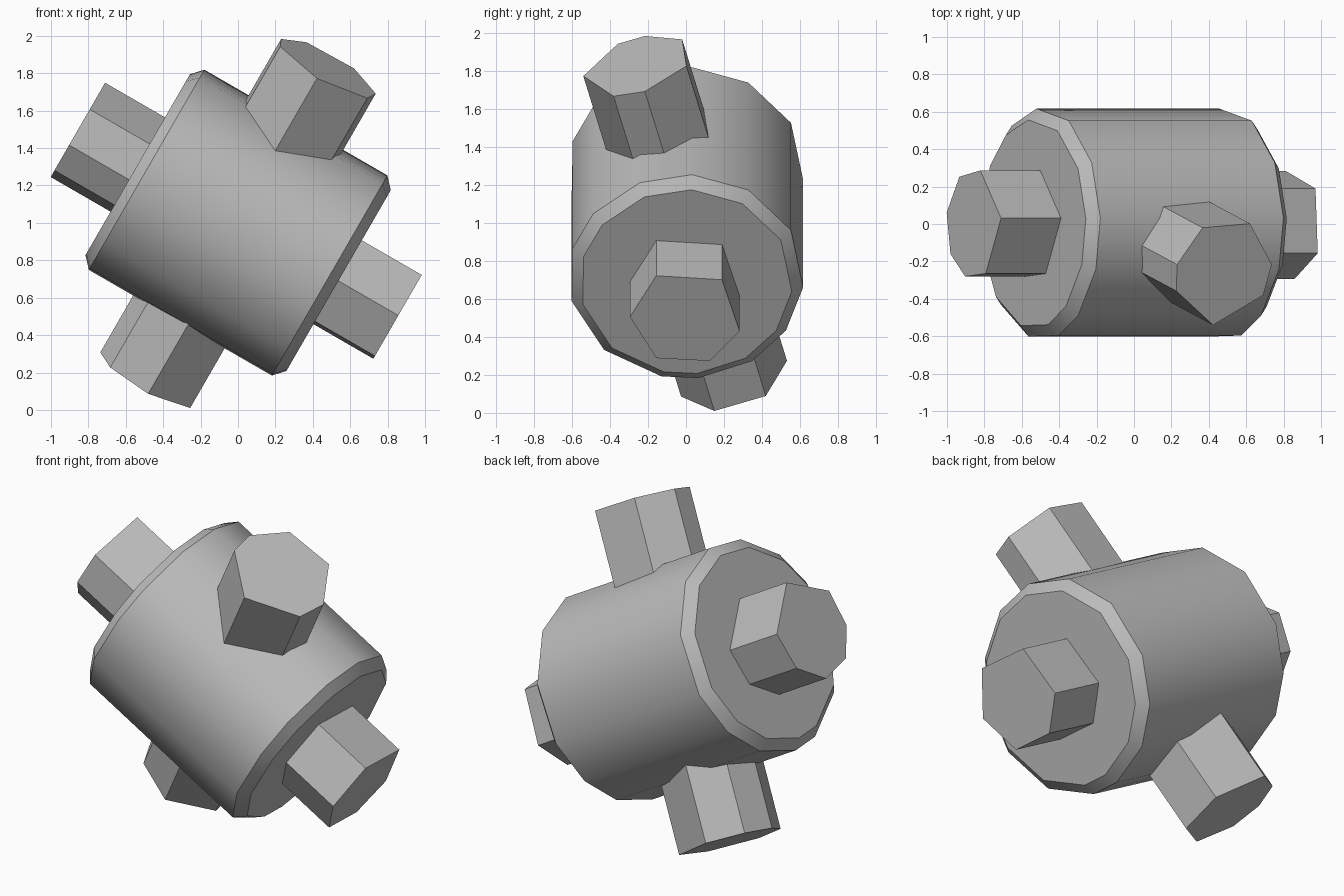
import bpy, bmesh
from math import cos, sin, radians
from mathutils import Vector

cube = bpy.data.objects.get("Cube")
if cube:
    bpy.data.objects.remove(cube, do_unlink=True)

# Single grey material
grey = bpy.data.materials.new("plain_grey")
grey.use_nodes = True
GREY = (0.5, 0.5, 0.5, 1)
grey.diffuse_color = GREY
grey.node_tree.nodes["Principled BSDF"].inputs["Base Color"].default_value = GREY

# Tilted frame: barrel axis, its upward normal, and the crossing rod's direction
CENTRE = Vector((0, 0, 1))
TILT, LEAN = radians(30), radians(15)
side = Vector((0, 1, 0))
axis = Vector((cos(TILT), 0, -sin(TILT)))
up = Vector((sin(TILT), 0, cos(TILT)))
rod = up * cos(LEAN) - side * sin(LEAN)
rod_side = side * cos(LEAN) + up * sin(LEAN)


def loft(name, rings, angles, u, v, along, smooth):
    """Solid through polygon rings (offset, radius), sharing corner angles."""
    bm = bmesh.new()
    loops = []
    for offset, radius in rings:
        loops.append([bm.verts.new(CENTRE + along * offset
                      + radius * (u * cos(radians(a)) + v * sin(radians(a))))
                      for a in angles])
    n = len(angles)
    for low, high in zip(loops, loops[1:]):
        for i in range(n):
            j = (i + 1) % n
            bm.faces.new((low[i], low[j], high[j], high[i]))
    bm.faces.new(loops[0])
    bm.faces.new(loops[-1])
    bmesh.ops.recalc_face_normals(bm, faces=bm.faces)
    mesh = bpy.data.meshes.new(name)
    bm.to_mesh(mesh)
    bm.free()
    mesh.materials.append(grey)
    obj = bpy.data.objects.new(name, mesh)
    bpy.context.collection.objects.link(obj)
    bpy.ops.object.select_all(action='DESELECT')
    obj.select_set(True)
    bpy.context.view_layer.objects.active = obj
    bpy.ops.object.shade_smooth_by_angle(angle=radians(smooth))


# Chamfered barrel with slightly uneven sides
loft("barrel", [(-.62, .56), (-.565, .62), (.565, .62), (.62, .56)],
     [-166, -134, -102, -84, -56, -32, -6, 27, 58, 87, 113, 142, 164],
     side, up, axis, 38)

# Four faceted stubs: two on the barrel axis, two crossing it
stubs = [
    ("right_end_stub", [-122, -65, -17, 50, 122, 180], side, up, axis),
    ("left_end_stub", [-78, -31, 14, 84, 154, 198, 237], side, up, -axis),
    ("upper_stub", [-94, -26, 8, 65, 124, 172, 201], axis, rod_side, rod),
    ("lower_stub", [-82, -22, 35, 105, 150, 189, 226], axis, rod_side, -rod),
]
for name, angles, u, v, along in stubs:
    loft(name, [(.4, .295), (.99, .295)], angles, u, v, along, 38)
